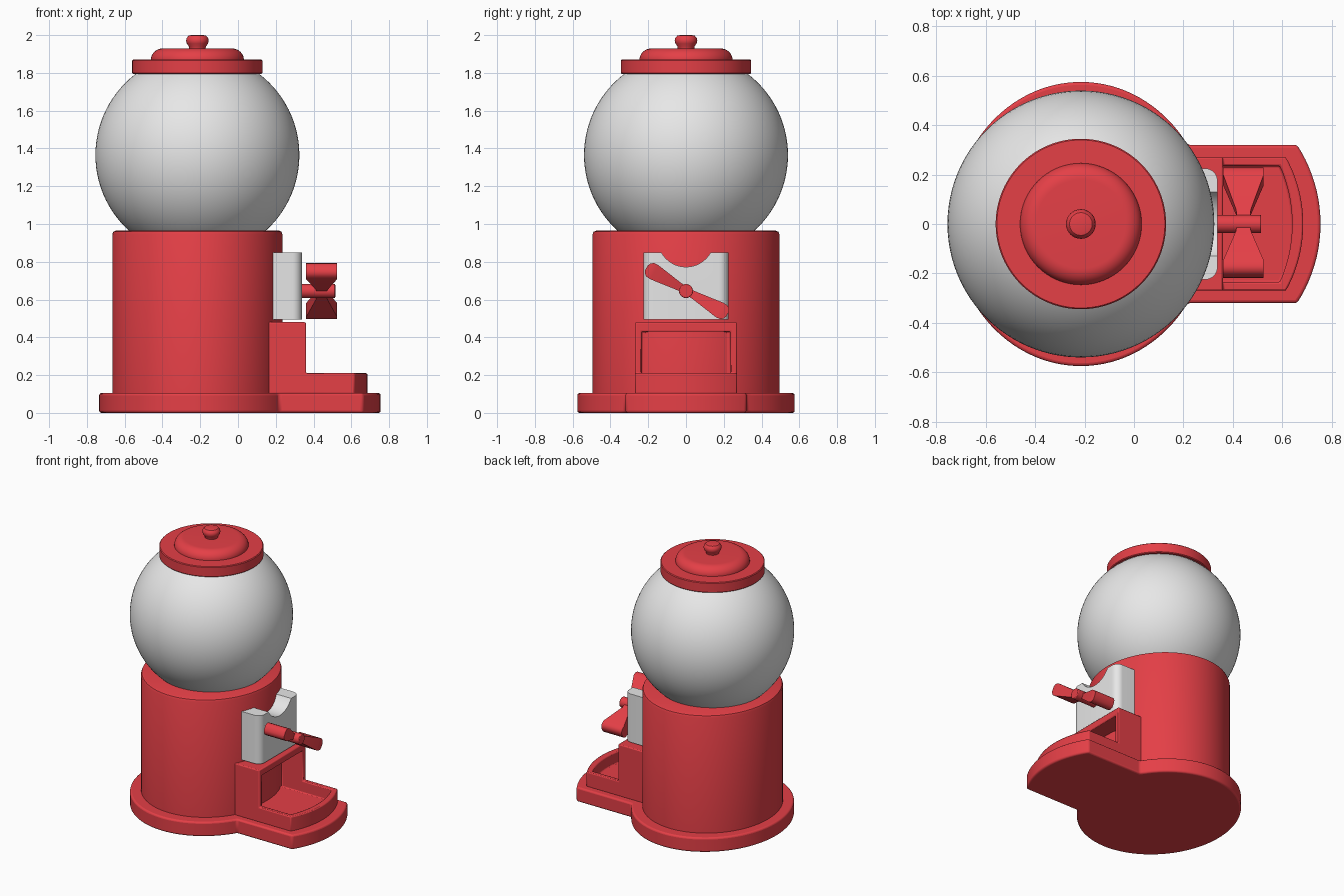
import bpy, bmesh, math
from mathutils import Matrix

cube = bpy.data.objects.get("Cube")
if cube:
    bpy.data.objects.remove(cube, do_unlink=True)

AXIS_X = -0.215  # centre line of the round body


def material(name, rgb):
    m = bpy.data.materials.new(name)
    m.use_nodes = True
    m.diffuse_color = (*rgb, 1)
    m.node_tree.nodes["Principled BSDF"].inputs["Base Color"].default_value = (*rgb, 1)
    return m


RED = material("glossy red", (0.78, 0.05, 0.062))
GREY = material("pale grey", (0.8, 0.8, 0.8))


def finish(name, bm, mat):
    bmesh.ops.recalc_face_normals(bm, faces=bm.faces)
    mesh = bpy.data.meshes.new(name)
    bm.to_mesh(mesh)
    bm.free()
    mesh.materials.append(mat)
    ob = bpy.data.objects.new(name, mesh)
    bpy.context.collection.objects.link(ob)
    return ob


def activate(ob):
    bpy.ops.object.select_all(action='DESELECT')
    ob.select_set(True)
    bpy.context.view_layer.objects.active = ob


def smooth(ob):
    activate(ob)
    bpy.ops.object.shade_smooth_by_angle(angle=math.radians(35))


def lathe(name, profile, mat, sx=1, sy=1, steps=96):
    """Spin (radius, z) points round the body axis."""
    bm = bmesh.new()
    verts = [bm.verts.new((r, 0, z)) for r, z in profile]
    edges = [bm.edges.new(p) for p in zip(verts, verts[1:])]
    bmesh.ops.spin(bm, geom=verts + edges, cent=(0, 0, 0), axis=(0, 0, 1),
                   angle=math.tau, steps=steps)
    bmesh.ops.remove_doubles(bm, verts=bm.verts, dist=1e-5)
    bm.transform(Matrix.Translation((AXIS_X, 0, 0)) @ Matrix.Diagonal((sx, sy, 1, 1)))
    ob = finish(name, bm, mat)
    smooth(ob)
    return ob


def prism(name, outline, z0, z1, mat):
    bm = bmesh.new()
    face = bm.faces.new([bm.verts.new((x, y, z0)) for x, y in outline])
    top = bmesh.ops.extrude_face_region(bm, geom=[face])["geom"]
    bmesh.ops.translate(bm, vec=(0, 0, z1 - z0),
                        verts=[v for v in top if isinstance(v, bmesh.types.BMVert)])
    return finish(name, bm, mat)


def bow_front(half, corner, tip, n=20):
    """Curved front edge running from -y to +y."""
    sag = tip - corner
    r = (half ** 2 + sag ** 2) / (2 * sag)
    a = math.asin(half / r)
    angles = [-a + 2 * a * i / n for i in range(n + 1)]
    return [(tip - r + r * math.cos(t), r * math.sin(t)) for t in angles]


def boolean(ob, other, operation):
    mod = ob.modifiers.new(operation, 'BOOLEAN')
    mod.operation, mod.object, mod.solver = operation, other, 'EXACT'
    activate(ob)
    bpy.ops.object.modifier_apply(modifier=mod.name)
    bpy.data.objects.remove(other, do_unlink=True)


def bevel(ob, width, segments=3):
    mod = ob.modifiers.new("soft edges", 'BEVEL')
    mod.width, mod.segments, mod.limit_method = width, segments, 'ANGLE'
    mod.angle_limit = math.radians(40)
    smooth(ob)


# Foot plate: ellipse joined to a bow-fronted tongue
RX, RY, TONGUE = 0.52, 0.575, 0.32
start = math.asin(TONGUE / RY)
ring = [start + (math.tau - 2 * start) * i / 90 for i in range(91)]
outline = [(AXIS_X + RX * math.cos(t), RY * math.sin(t)) for t in ring]
base = prism("base_plate", outline + bow_front(TONGUE, 0.66, 0.755), 0, 0.105, RED)
bevel(base, 0.012)

# Round body with softened rim
lathe("body", [(0, 0.09), (0.495, 0.09), (0.495, 0.945), (0.489, 0.959),
               (0.475, 0.965), (0, 0.965)], RED, sx=0.91)

# Globe
R, CZ = 0.54, 1.365
arc = [-math.pi / 2 + math.pi * i / 48 for i in range(49)]
lathe("globe", [(R * math.cos(t), CZ + R * math.sin(t)) for t in arc], GREY)

# Lid, dome and knob
lathe("lid", [(0, 1.795), (0.34, 1.795), (0.345, 1.8), (0.345, 1.865),
              (0.34, 1.87), (0, 1.87)], RED)
dome = [(0.18 + 0.066 * math.cos(t), 1.87 + 0.06 * math.sin(t))
        for t in [math.pi / 2 * i / 10 for i in range(11)]]
lathe("lid_dome", [(0, 1.865), (0.246, 1.865)] + dome + [(0, 1.93)], RED)
lathe("lid_knob", [(0, 1.925), (0.043, 1.925), (0.045, 1.94), (0.056, 1.955),
                   (0.06, 1.97), (0.057, 1.985), (0.046, 1.997), (0.032, 2.0), (0, 2.0)],
      RED, steps=40)

# Chute block and tray, hollowed together
HALF, X0, XF = 0.27, 0.16, 0.36
chute = prism("chute_and_tray", [(X0, -HALF), (XF, -HALF), (XF, HALF), (X0, HALF)],
              0.1, 0.48, RED)
tray = prism("tray_helper", [(X0 + 0.1, HALF), (X0 + 0.1, -HALF)]
             + bow_front(HALF, 0.615, 0.685), 0.1, 0.21, RED)
boolean(chute, tray, 'UNION')
hollow = prism("hollow_helper", [(X0 + 0.03, 0.235), (X0 + 0.03, -0.235)]
               + bow_front(0.235, 0.59, 0.64), 0.125, 0.43, RED)
boolean(chute, hollow, 'DIFFERENCE')
bevel(chute, 0.007, 2)

# Coin panel with rounded front corners and a scooped top
PW, PX, PR = 0.225, 0.338, 0.05
quarter = [math.pi / 2 * i / 8 for i in range(9)]
right = [(PX - PR + PR * math.sin(t), -PW + PR - PR * math.cos(t)) for t in quarter]
left = [(x, -y) for x, y in reversed(right)]
panel = prism("coin_panel", [(0.13, PW), (0.13, -PW)] + right + left, 0.495, 0.848, GREY)
bm = bmesh.new()
bmesh.ops.create_cone(bm, cap_ends=True, segments=64, radius1=0.15, radius2=0.15, depth=0.5,
                      matrix=Matrix.Translation((0.3, 0, 0.923)) @ Matrix.Rotation(math.pi / 2, 4, 'Y'))
boolean(panel, finish("scoop_helper", bm, GREY), 'DIFFERENCE')
smooth(panel)

# Crank shaft
HZ = 0.645
bm = bmesh.new()
bmesh.ops.create_cone(bm, cap_ends=True, segments=32, radius1=0.037, radius2=0.037, depth=0.215,
                      matrix=Matrix.Translation((0.4075, 0, HZ)) @ Matrix.Rotation(math.pi / 2, 4, 'Y'))
bevel(finish("crank_shaft", bm, RED), 0.005, 2)

# Bow-tie crank: wings flare in width and depth, with rounded tips
bm = bmesh.new()
stations = [(0.0, 0.018, 0.025), (0.05, 0.022, 0.03), (0.2, 0.043, 0.082),
            (0.225, 0.041, 0.082), (0.24, 0.03, 0.082), (0.247, 0.014, 0.082)]
for side in (-1, 1):
    loops = [[bm.verts.new((dx * d, side * r, dz * w))
              for dx, dz in ((-1, -1), (1, -1), (1, 1), (-1, 1))] for r, w, d in stations]
    for a, b in zip(loops, loops[1:]):
        for i in range(4):
            j = (i + 1) % 4
            bm.faces.new((a[i], a[j], b[j], b[i]))
    bm.faces.new(loops[-1])
bmesh.ops.remove_doubles(bm, verts=bm.verts, dist=1e-5)
bm.transform(Matrix.Translation((0.443, 0.005, HZ)) @ Matrix.Rotation(math.radians(-30), 4, 'X'))
smooth(finish("crank_handle", bm, RED))
